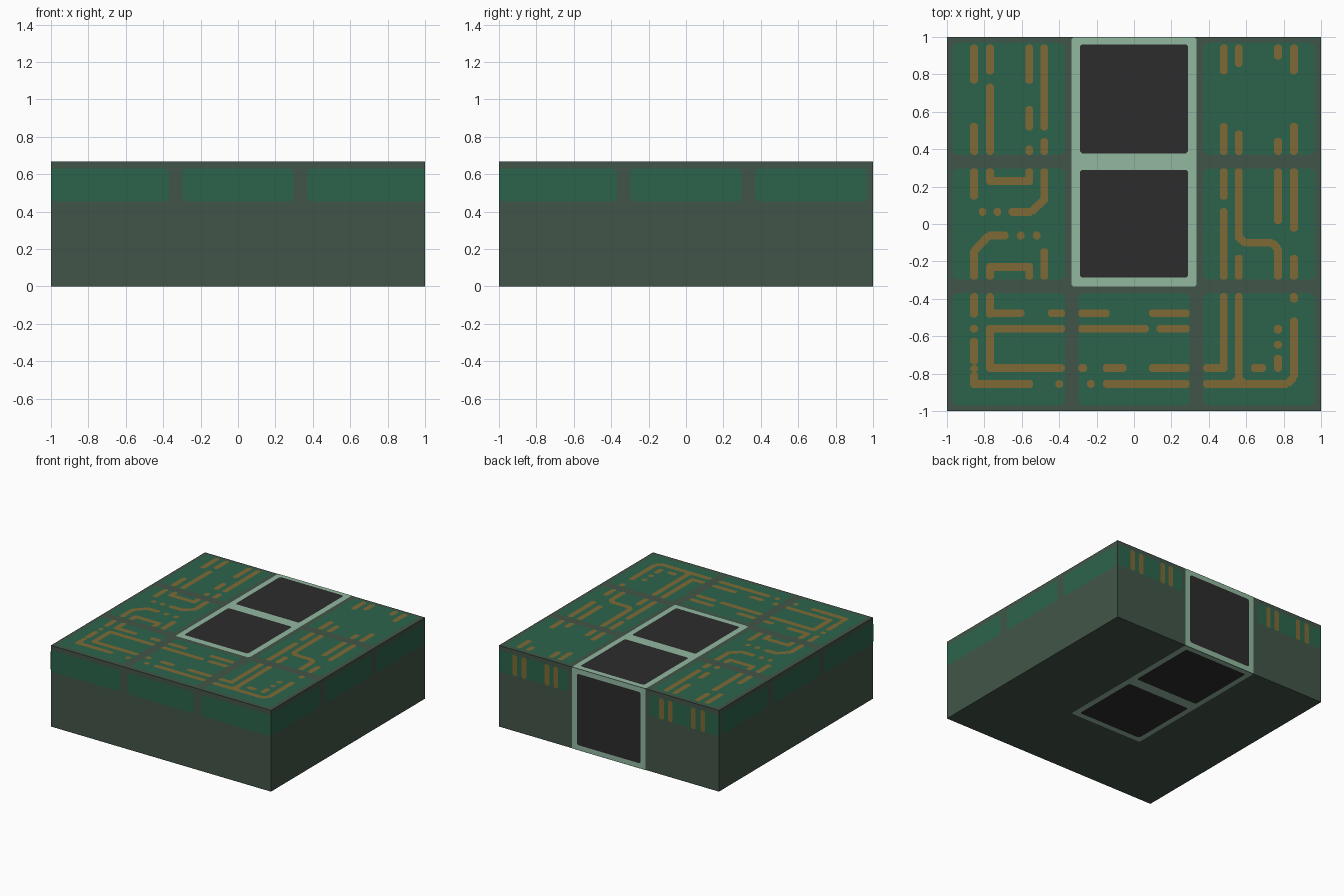
import bpy, bmesh
from mathutils import Vector, Matrix

if "Cube" in bpy.data.objects:
    bpy.data.objects.remove(bpy.data.objects["Cube"])

H = 0.667          # slab height
W = 0.042          # trace width


def material(name, rgb):
    m = bpy.data.materials.new(name)
    lin = [((c / 255 + 0.055) / 1.055) ** 2.4 for c in rgb]
    m.diffuse_color = (*lin, 1)
    m.use_nodes = True
    m.node_tree.nodes["Principled BSDF"].inputs["Base Color"].default_value = m.diffuse_color
    return m


BASE = material("dark grey green", (66, 85, 72))
GREEN = material("board green", (44, 100, 75))
COPPER = material("copper", (127, 106, 54))
PALE = material("pale green", (146, 184, 160))
BLACK = material("charcoal", (44, 44, 44))

# Each side of the slab: u axis, v axis, outward normal, distance
X, Y, Z = Vector((1, 0, 0)), Vector((0, 1, 0)), Vector((0, 0, 1))
SIDES = {
    "top": (X, Y, Z, H), "bottom": (X, Y, -Z, 0),
    "front": (X, Z, -Y, 1), "back": (X, Z, Y, 1),
    "right": (Y, Z, X, 1), "left": (Y, Z, -X, 1),
}


def rect(u0, u1, v0, v1, c=0.012):
    """Rectangle outline with clipped corners."""
    return [(u0 + c, v0), (u1 - c, v0), (u1, v0 + c), (u1, v1 - c),
            (u1 - c, v1), (u0 + c, v1), (u0, v1 - c), (u0, v0 + c)]


def plates(name, mat, side, outlines, lift):
    """Thin flat decals lying on one side of the slab."""
    u, v, n, d = SIDES[side]
    bm = bmesh.new()
    for pts in outlines:
        f = bm.faces.new([bm.verts.new(u * a + v * b + n * (d + lift)) for a, b in pts])
        f.normal_update()
        if f.normal.dot(n) < 0:
            f.normal_flip()
    me = bpy.data.meshes.new(name)
    bm.to_mesh(me)
    bm.free()
    me.materials.append(mat)
    bpy.context.collection.objects.link(bpy.data.objects.new(name, me))


# Slab body
bm = bmesh.new()
bmesh.ops.create_cube(bm, size=1, matrix=Matrix.Translation((0, 0, H / 2)) @ Matrix.Diagonal((2, 2, H, 1)))
me = bpy.data.meshes.new("slab")
bm.to_mesh(me)
bm.free()
me.materials.append(BASE)
bpy.context.collection.objects.link(bpy.data.objects.new("slab", me))

# Green panels: three by three on top, a row along each upper edge
BANDS = [(-0.97, -0.37), (-0.298, 0.298), (0.37, 0.97)]
plates("top_panels", GREEN, "top",
       [rect(*a, *b, 0.02) for a in BANDS for b in BANDS if not (a[0] == -0.298 and b[0] > -0.5)], 0.002)
EDGE = [(-1, -0.37), (-0.298, 0.298), (0.37, 1)]
for side in ("front", "right", "left", "back"):
    row = [b for b in EDGE if side != "back" or b[0] != -0.298]
    if side in ("right", "left"):
        row[2] = (0.37, 0.97)
    plates(side + "_panels", GREEN, side, [rect(*b, 0.455, 0.63, 0.015) for b in row], 0.002)

# Pale window frame wrapping top, back and bottom, with dark windows
for side in ("top", "bottom"):
    plates(side + "_frame", PALE, side, [rect(-0.335, 0.335, -0.335, 1)], 0.002)
    plates(side + "_windows", BLACK, side,
           [rect(-0.29, 0.29, 0.378, 0.96), rect(-0.29, 0.29, -0.287, 0.29)], 0.004)
plates("back_frame", PALE, "back", [rect(-0.335, 0.335, 0, H, 0.002)], 0.002)
plates("back_window", BLACK, "back", [rect(-0.29, 0.29, 0.042, 0.627)], 0.004)

# Copper traces: position of the line -> runs along it
COLUMNS = {
    -0.855: [(0.75, 0.96), (0.13, 0.54), (-0.50, -0.13), (-0.58, -0.54), (-0.75, -0.61),
             (-0.79, -0.755), (-0.875, -0.79)],
    -0.77: [(0.80, 0.96), (0.21, 0.75), (-0.50, -0.21), (-0.79, -0.54)],
    -0.56: [(0.75, 0.96), (0.50, 0.63), (0.21, 0.42), (-0.298, -0.21)],
    -0.48: [(0.50, 0.96), (0.11, 0.46), (-0.298, -0.13)],
    0.48: [(0.80, 0.96), (0.13, 0.54), (-0.79, 0.085)],
    0.56: [(0.84, 0.96), (-0.09, 0.50), (-0.85, -0.165)],
    0.77: [(0.88, 0.96), (0.0, 0.46), (-0.298, -0.12), (-0.585, -0.54), (-0.665, -0.625), (-0.79, -0.70)],
    0.855: [(0.80, 0.96), (-0.04, 0.54), (-0.42, -0.165), (-0.83, -0.50)],
}
ROWS = {
    0.23: [(-0.79, -0.54)],
    0.065: [(-0.83, -0.79), (-0.75, -0.71), (-0.67, -0.54)],
    -0.062: [(-0.79, -0.67), (-0.625, -0.585), (-0.54, -0.50)],
    -0.10: [(0.58, 0.75)],
    -0.23: [(-0.79, -0.54)],
    -0.477: [(-0.79, -0.585), (-0.46, -0.13), (0.08, 0.298)],
    -0.56: [(-0.79, 0.08), (0.12, 0.298)],
    -0.77: [(-0.79, -0.25), (-0.165, -0.04), (0.08, 0.50), (0.625, 0.705)],
    -0.855: [(-0.875, -0.54), (-0.42, -0.38), (-0.25, -0.21), (-0.165, 0.83)],
}


def clip(a, b):
    """Keep only the parts of a run that lie on panels."""
    for lo, hi in BANDS:
        s, e = max(a, lo), min(b, hi)
        if e - s > 0.025:
            yield s, e


def diagonal(x, y, dx, dy):
    """Short sloping link between two runs."""
    p, d = Vector((x, y)), Vector((dx, dy))
    s = Vector((-d.y, d.x)).normalized() * W / 2
    return [p - s, p + d - s, p + d + s, p + s]


runs = [rect(x - W / 2, x + W / 2, *r) for x, rs in COLUMNS.items() for ab in rs for r in clip(*ab)]
runs += [rect(*r, y - W / 2, y + W / 2) for y, rs in ROWS.items() for ab in rs for r in clip(*ab)]
runs += [diagonal(-0.55, 0.065, 0.07, 0.065), diagonal(-0.78, -0.065, -0.075, -0.08),
         diagonal(0.56, -0.07, 0.035, -0.035), diagonal(0.74, -0.10, 0.03, -0.035),
         diagonal(0.56, -0.83, 0.03, -0.025), diagonal(0.53, -0.855, 0.03, 0.025),
         diagonal(0.82, -0.855, 0.035, 0.035)]
plates("top_traces", COPPER, "top", runs, 0.004)

# Trace ends folding down the back edge
plates("back_traces", COPPER, "back",
       [rect(x - W / 2, x + W / 2, 0.455, 0.63) for x in COLUMNS], 0.004)
